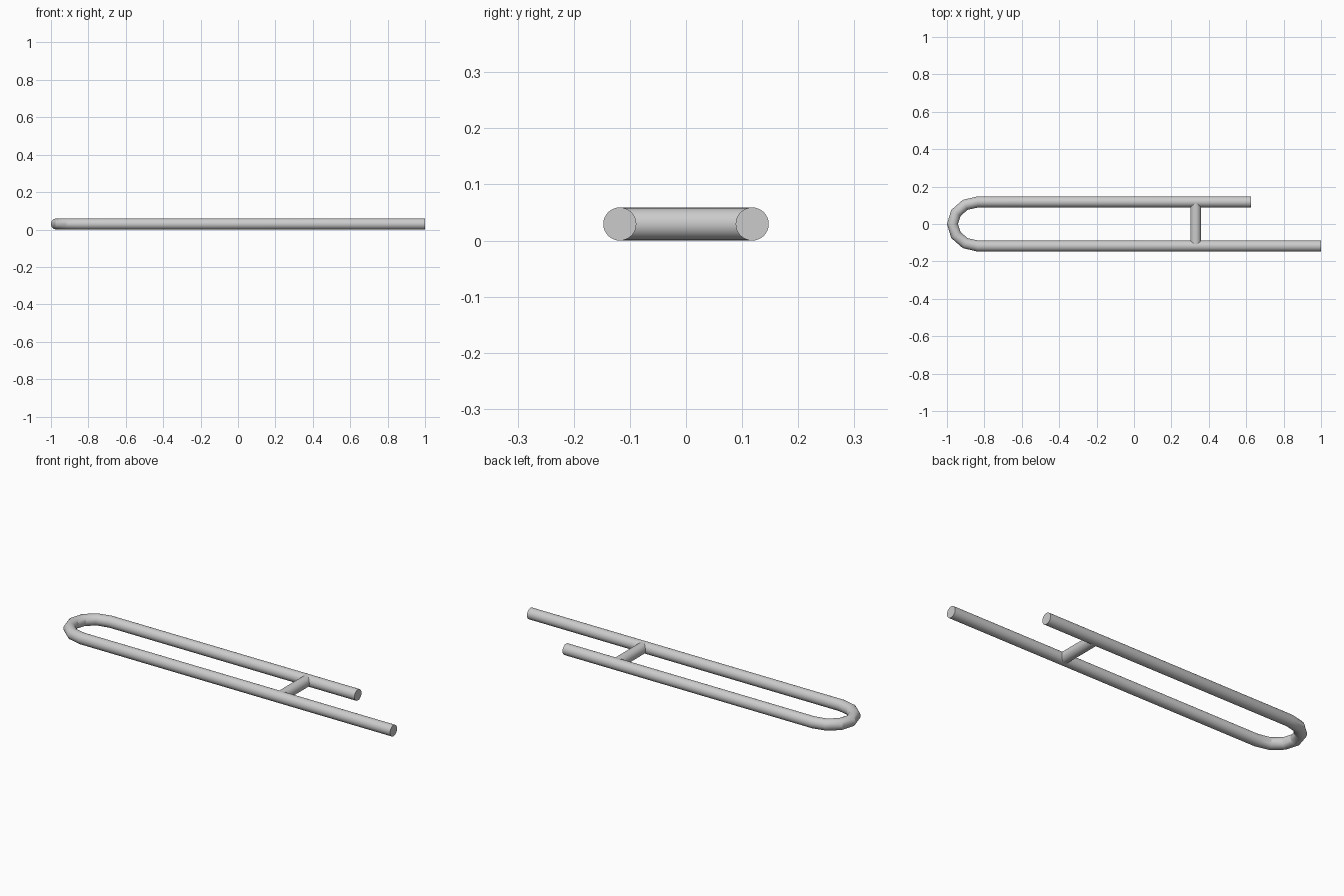
import bpy
from math import sin, cos, pi

if "Cube" in bpy.data.objects:
    bpy.data.objects.remove(bpy.data.objects["Cube"])

R = 0.0295      # tube radius
Y = 0.118       # rail offset from the centre line


def tube(name, points, radius):
    """Sweep a capped round tube along a polyline and convert it to a mesh."""
    cu = bpy.data.curves.new(name, 'CURVE')
    cu.dimensions = '3D'
    cu.bevel_depth = radius
    cu.bevel_resolution = 14
    cu.use_fill_caps = True
    sp = cu.splines.new('POLY')
    sp.points.add(len(points) - 1)
    for p, co in zip(sp.points, points):
        p.co = (*co, 1)
    ob = bpy.data.objects.new(name, cu)
    bpy.context.collection.objects.link(ob)
    bpy.ops.object.select_all(action='DESELECT')
    ob.select_set(True)
    bpy.context.view_layer.objects.active = ob
    bpy.ops.object.convert(target='MESH')
    bpy.ops.object.shade_smooth_by_angle(angle=pi / 7)
    return bpy.context.object


# Bent rail: long front leg, six-segment U bend, shorter back leg
bend_x, bend_len = -0.835, 0.1355
bend = [(bend_x - bend_len * sin(pi * i / 6), -Y * cos(pi * i / 6), R)
        for i in range(7)]
tube("bent_rail", [(1, -Y, R)] + bend + [(0.625, Y, R)], R)

# Cross bar joining the two legs
tube("cross_bar", [(0.33, -Y, R), (0.33, Y, R)], 0.0285)
